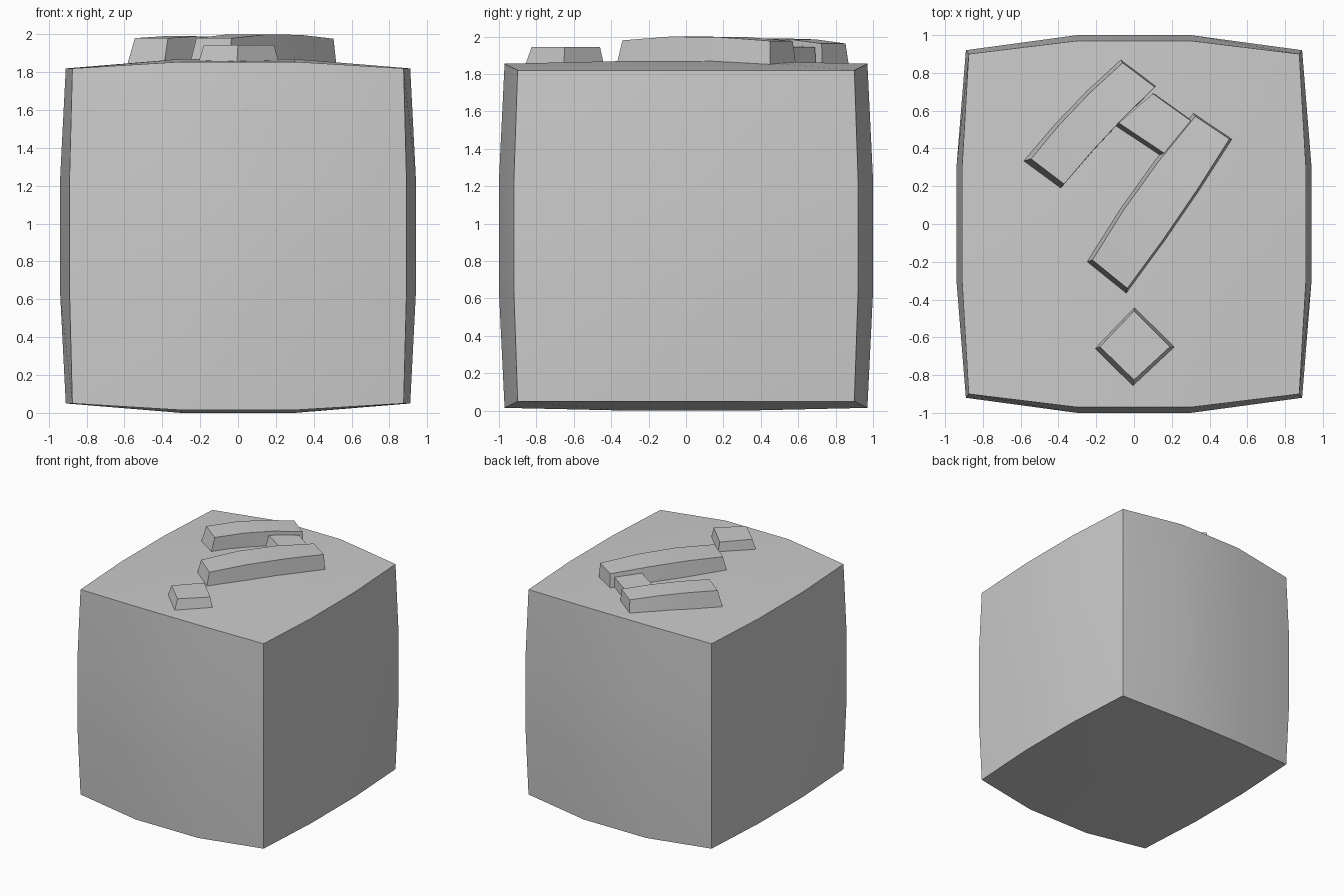
import bpy, bmesh
from mathutils import Vector

if "Cube" in bpy.data.objects:
    bpy.data.objects.remove(bpy.data.objects["Cube"])


def finish(name, bm):
    bmesh.ops.recalc_face_normals(bm, faces=bm.faces)
    me = bpy.data.meshes.new(name)
    bm.to_mesh(me)
    bm.free()
    ob = bpy.data.objects.new(name, me)
    bpy.context.collection.objects.link(ob)
    bpy.ops.object.select_all(action='DESELECT')
    ob.select_set(True)
    bpy.context.view_layer.objects.active = ob
    bpy.ops.object.shade_smooth_by_angle(angle=0.52)
    return ob


# Bulging block: cube split in thirds, each side swelling toward its middle
def bulge(v):
    sx, sy, sz = (1 if c > 0 else -1 for c in v)
    ix, iy, iz = (abs(c) < 0.9 for c in v)
    x = {(0, 0): .875, (1, 0): .91, (0, 1): .89, (1, 1): .94}[(iy, iz)]
    y = {(0, 0): .90, (1, 0): .97, (0, 1): .92, (1, 1): 1.0}[(ix, iz)]
    z = {(0, 0): .885, (1, 0): .92, (0, 1): .885, (1, 1): .935}[(ix, iy)]
    return Vector((sx * (.3 if ix else x), sy * (.3 if iy else y),
                   .935 + sz * (.3 if iz else z)))


bm = bmesh.new()
bmesh.ops.create_cube(bm, size=2)
bmesh.ops.subdivide_edges(bm, edges=bm.edges[:], cuts=2, use_grid_fill=True)
for v in bm.verts:
    v.co = bulge(v.co)
finish("bulging_block", bm)


# Raised bar: top strip from near edge to far edge, flared down to its base
def bar(name, near, far, heights, bow=(0, 0), flare=(0, 0), ends=(.03, .01), base=1.835):
    (nl, nr), (fl, fr) = [[Vector(p) for p in pair] for pair in (near, far)]
    along = ((fl + fr) - (nl + nr)).normalized()
    left = ((nl + fl) - (nr + fr)).normalized()
    n = len(heights) - 1
    bm = bmesh.new()
    rings = []
    for i, h in enumerate(heights):
        t = i / n
        swell = 4 * t * (1 - t)
        l = nl.lerp(fl, t) + left * bow[0] * swell
        r = nr.lerp(fr, t) - left * bow[1] * swell
        push = -along * ends[0] if i == 0 else along * ends[1] if i == n else along * 0
        bl, br = l + left * flare[0] + push, r - left * flare[1] + push
        rings.append([bm.verts.new((*p, z)) for p, z in
                      ((bl, base), (l, h), (r, h), (br, base))])
    for a, b in zip(rings, rings[1:]):
        for k in range(4):
            bm.faces.new((a[k], a[(k + 1) % 4], b[(k + 1) % 4], b[k]))
    bm.faces.new(rings[0])
    bm.faces.new(rings[-1])
    return finish(name, bm)


# Relief on the top
bar("left_raised_bar", ((-.545, .345), (-.37, .212)), ((-.06, .853), (.11, .725)),
    (1.98, 1.99, 1.985, 1.963), bow=(.018, -.012), flare=(.022, .003), ends=(.035, .008))
bar("long_raised_bar", ((-.22, -.19), (-.035, -.34)), ((.325, .57), (.505, .45)),
    (1.98, 2.0, 1.997, 1.977), bow=(.022, .012), flare=(.022, .013), ends=(.032, .008))
bar("connecting_block", ((-.08, .535), (.16, .375)), ((.10, .69), (.31, .54)),
    (1.953, 1.945), ends=(.03, .005))
bar("small_raised_block", ((-.18, -.65), (0, -.825)), ((0, -.46), (.19, -.65)),
    (1.945, 1.945), flare=(.015, .023), ends=(.033, .02))
